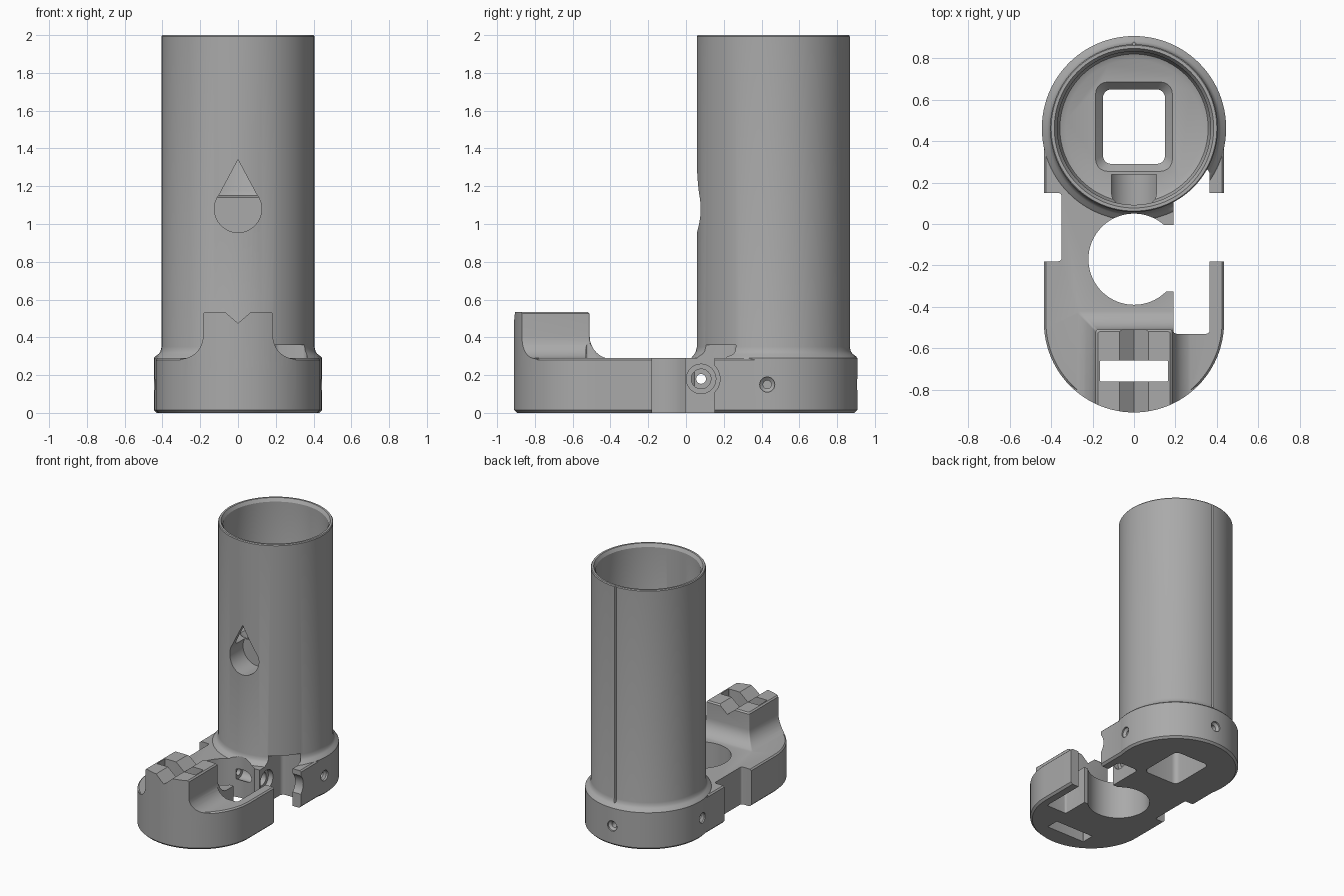
import bpy, bmesh
from math import sin, cos, pi, radians

if "Cube" in bpy.data.objects:
    bpy.data.objects.remove(bpy.data.objects["Cube"])

TUBE_Y = 0.4625
FRONT_Y = -0.475


def arc(cx, cy, r, a0, a1, n):
    return [(cx + r * cos(radians(a0 + (a1 - a0) * i / n)),
             cy + r * sin(radians(a0 + (a1 - a0) * i / n))) for i in range(n + 1)]


def circle(cx, cy, r, n=96):
    return arc(cx, cy, r, 0, 360, n)[:-1]


def rounded(x0, x1, y0, y1, r, n=5):
    return (arc(x1 - r, y1 - r, r, 0, 90, n) + arc(x0 + r, y1 - r, r, 90, 180, n)
            + arc(x0 + r, y0 + r, r, 180, 270, n) + arc(x1 - r, y0 + r, r, 270, 360, n))


def stadium(r):
    return arc(0, TUBE_Y - 0.05, r, 0, 180, 48) + arc(0, FRONT_Y, r, 180, 360, 48)


def loft(name, sections, axis="z"):
    """Closed solid through (outline, position) sections along an axis."""
    bm = bmesh.new()
    place = {"x": lambda u, v, t: (t, u, v),
             "y": lambda u, v, t: (u, t, v),
             "z": lambda u, v, t: (u, v, t)}[axis]
    rings = [[bm.verts.new(place(u, v, t)) for u, v in pts] for pts, t in sections]
    for a, b in zip(rings, rings[1:]):
        for i in range(len(a)):
            j = (i + 1) % len(a)
            bm.faces.new((a[i], a[j], b[j], b[i]))
    bm.faces.new(rings[0])
    bm.faces.new(rings[-1])
    bmesh.ops.recalc_face_normals(bm, faces=bm.faces)
    mesh = bpy.data.meshes.new(name)
    bm.to_mesh(mesh)
    bm.free()
    obj = bpy.data.objects.new(name, mesh)
    bpy.context.collection.objects.link(obj)
    return obj


def prism(name, outline, lo, hi, axis="z"):
    return loft(name, [(outline, lo), (outline, hi)], axis)


def combine(target, tool, operation="DIFFERENCE"):
    """Apply a boolean and discard the tool."""
    tool.hide_render = True
    mod = target.modifiers.new(operation.title(), "BOOLEAN")
    mod.operation, mod.solver, mod.object = operation, "EXACT", tool
    bpy.context.view_layer.objects.active = target
    bpy.ops.object.modifier_apply(modifier=mod.name)
    bpy.data.objects.remove(tool)


# Base plate with chamfered rims
body = loft("holder_body", [(stadium(0.42), 0), (stadium(0.435), 0.015),
                            (stadium(0.435), 0.28), (stadium(0.425), 0.29)])

# Raised saddle block with a concave flare, trimmed to the rounded front
flare = [(0.12 * (1 - sin(a)), 0.405 - 0.12 * cos(a))
         for a in [i * pi / 16 for i in range(9)]]
levels = [(0.12, 0.2)] + flare + [(0, 0.525), (-0.01, 0.535)]
saddle = loft("saddle", [(rounded(-0.185 - o, 0.185 + o, -1.1, -0.51 + o, 0.01), z)
                         for o, z in levels])
combine(saddle, prism("front_trim", stadium(0.435), 0.1, 0.7), "INTERSECT")
combine(body, saddle, "UNION")

# Turned tower: ring foot, collar, tube wall and inner floor
tower_profile = [(0.43, 0), (0.445, 0.015), (0.445, 0.29), (0.437, 0.3),
                 (0.42, 0.312), (0.41, 0.327), (0.405, 0.35), (0.405, 1.993),
                 (0.4, 2), (0.385, 2), (0.37, 1.975), (0.37, 1.18),
                 (0.358, 1.152), (0.33, 1.14)]
combine(body, loft("tower", [(circle(0, TUBE_Y, r), z) for r, z in tower_profile]), "UNION")

# Rounded rectangular shaft with a chamfered mouth
combine(body, prism("shaft", rounded(-0.15, 0.15, 0.29, 0.65, 0.04), -0.1, 1.3))
combine(body, loft("shaft_mouth", [(rounded(-0.15, 0.15, 0.29, 0.65, 0.04), 1.1),
                                   (rounded(-0.19, 0.19, 0.25, 0.69, 0.06), 1.145)]))

# Teardrop window in the tube front
drop = arc(0, 1.08, 0.125, -218, 38, 40) + [(0, 1.34)]
combine(body, prism("teardrop", drop, -0.05, 0.24, "y"))

# Round clip opening and its mouth
combine(body, prism("clip_hole", circle(0, -0.17, 0.22), -0.1, 0.4))
combine(body, prism("clip_mouth", rounded(0.1, 0.3, -0.325, -0.005, 0.01), -0.1, 0.4))

# Side pocket behind the thin wall, running under the tube
combine(body, prism("pocket", rounded(0.19, 0.365, -0.53, 0.05, 0.015), -0.1, 0.7))
combine(body, prism("pocket_end", rounded(0.19, 0.365, -0.1, 0.27, 0.03), -0.1, 0.36))

# Notches in both sides
combine(body, prism("wall_gap", rounded(0.3, 0.6, -0.18, 0.15, 0.01), -0.1, 0.33))
combine(body, prism("side_notch", rounded(-0.6, -0.35, -0.18, 0.15, 0.015), -0.1, 0.33))

# Stepped cross bolt hole and its access cut
for r, lo, hi in ((0.1, 0.3, 0.6), (0.078, 0.15, 0.3), (0.052, -0.05, 0.2), (0.026, -0.6, 0)):
    combine(body, prism("bolt_hole", circle(0.08, 0.18, r, 40), lo, hi, "x"))

# Countersunk grub screw holes: both sides and back
for side in (-1, 1):
    combine(body, loft("side_screw", [(circle(0.43, 0.15, r, 24), side * x) for r, x in
                                      ((0.022, 0.34), (0.022, 0.415), (0.04, 0.43), (0.04, 0.5))], "x"))
combine(body, loft("back_screw", [(circle(0, 0.15, r, 24), y) for r, y in
                                  ((0.022, 0.8), (0.022, 0.88), (0.04, 0.895), (0.04, 0.95))], "y"))

# Saddle: V channel, through slot and front centre notch
combine(body, prism("v_channel", [(0, 0.475), (0.105, 0.565), (-0.105, 0.565)], -1, -0.4, "y"))
combine(body, prism("strap_slot", rounded(-0.165, 0.165, -0.76, -0.66, 0.005), -0.1, 0.7))
combine(body, prism("front_notch", circle(0, -0.915, 0.025, 12), -0.1, 0.7))

# Fine seam up the back of the tube
combine(body, prism("back_seam", circle(0, TUBE_Y + 0.407, 0.01, 4), 0.31, 2.1))

# Finish
gray = bpy.data.materials.new("plain_gray")
gray.use_nodes = True
color = (0.4, 0.4, 0.4, 1)
gray.diffuse_color = color
gray.node_tree.nodes["Principled BSDF"].inputs["Base Color"].default_value = color
body.data.materials.clear()
body.data.materials.append(gray)
bpy.ops.object.select_all(action="DESELECT")
body.select_set(True)
bpy.context.view_layer.objects.active = body
bpy.ops.object.shade_smooth_by_angle(angle=radians(25))
